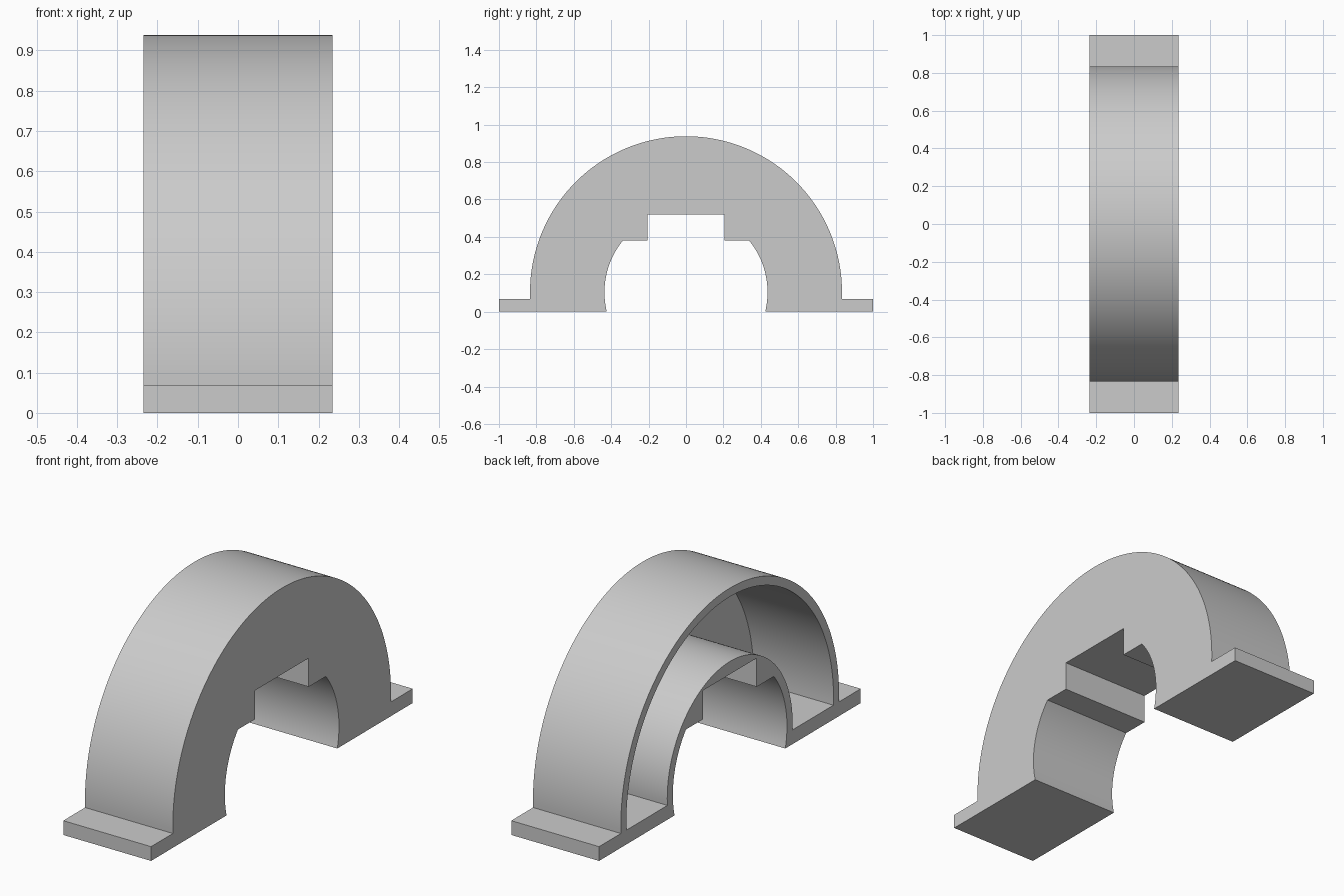
import bpy
import bmesh
from math import sin, cos, asin, radians

if "Cube" in bpy.data.objects:
    bpy.data.objects.remove(bpy.data.objects["Cube"])

HALF_WIDTH = 0.235
WALL = 0.042
AXIS_Z = 0.104
FOOT_Z = 0.069
OUTER_R, INNER_R = 0.834, 0.436
SLEEVE_R = 0.479
LEDGE_Z, SLOT_Z, SLOT_Y = 0.382, 0.521, 0.205


def arc(radius, z_start, z_end, steps):
    """Points on the +y side of a circle about the bore axis, between two heights."""
    a = asin((z_start - AXIS_Z) / radius)
    b = asin((z_end - AXIS_Z) / radius)
    angles = [a + (b - a) * i / steps for i in range(steps + 1)]
    return [(radius * cos(t), AXIS_Z + radius * sin(t)) for t in angles]


def mirrored(half):
    """Close a half outline by reflecting it across y = 0."""
    return half + [(-y, z) for y, z in reversed(half) if abs(y) > 1e-5]


def extrude_profile(name, outline, x0, x1):
    bm = bmesh.new()
    face = bm.faces.new([bm.verts.new((x0, y, z)) for y, z in outline])
    result = bmesh.ops.extrude_face_region(bm, geom=[face])
    moved = [v for v in result["geom"] if isinstance(v, bmesh.types.BMVert)]
    bmesh.ops.translate(bm, verts=moved, vec=(x1 - x0, 0, 0))
    bmesh.ops.recalc_face_normals(bm, faces=bm.faces)
    mesh = bpy.data.meshes.new(name)
    bm.to_mesh(mesh)
    bm.free()
    obj = bpy.data.objects.new(name, mesh)
    bpy.context.collection.objects.link(obj)
    return obj


# Arch body with feet, round bore and stepped slot
bore = arc(INNER_R, LEDGE_Z, 0, 24)
outer = arc(OUTER_R, FOOT_Z, AXIS_Z + OUTER_R, 64)
half_outline = [(SLOT_Y, SLOT_Z), (SLOT_Y, LEDGE_Z)] + bore
half_outline += [(1, 0), (1, FOOT_Z)] + outer
body = extrude_profile("clamp_arch", mirrored(half_outline), -HALF_WIDTH, HALF_WIDTH)

# Hollow between the outer wall and the sleeve, open on the right side (-x)
sleeve = arc(SLEEVE_R, AXIS_Z + SLEEVE_R, FOOT_Z, 48)
sleeve_loop = [(-y, z) for y, z in reversed(sleeve)] + sleeve[1:]
ceiling = arc(OUTER_R - WALL, FOOT_Z, AXIS_Z + OUTER_R - WALL, 64)
cutter = extrude_profile("hollow_cutter", sleeve_loop + mirrored(ceiling),
                         -HALF_WIDTH - 0.1, HALF_WIDTH - WALL)
cutter.hide_render = True

cut = body.modifiers.new("hollow", "BOOLEAN")
cut.operation = "DIFFERENCE"
cut.solver = "EXACT"
cut.object = cutter
bpy.ops.object.select_all(action="DESELECT")
body.select_set(True)
bpy.context.view_layer.objects.active = body
bpy.ops.object.modifier_apply(modifier=cut.name)
bpy.data.objects.remove(cutter)

# Plain grey finish
grey = bpy.data.materials.new("plain grey")
grey.use_nodes = True
colour = (0.6, 0.6, 0.6, 1)
grey.diffuse_color = colour
grey.node_tree.nodes["Principled BSDF"].inputs["Base Color"].default_value = colour
body.data.materials.clear()
body.data.materials.append(grey)

bpy.ops.object.shade_smooth_by_angle(angle=radians(30))
